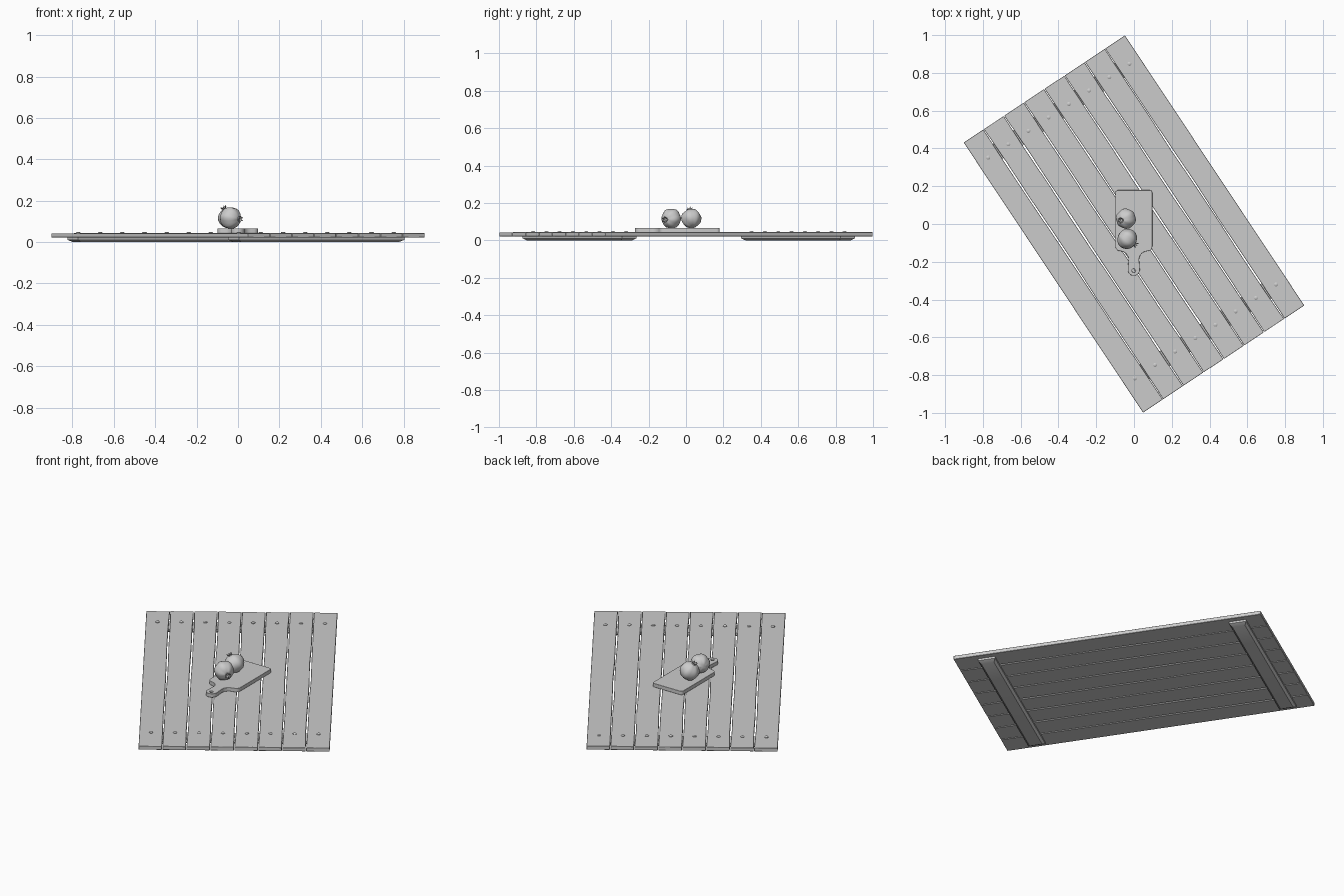
import bpy, bmesh, math, random
from mathutils import Matrix, Vector

random.seed(4)
cube = bpy.data.objects.get("Cube")
if cube:
    bpy.data.objects.remove(cube, do_unlink=True)

grey = bpy.data.materials.new("plain grey")
grey.use_nodes = True
colour = (0.6, 0.6, 0.6, 1)
grey.diffuse_color = colour
grey.node_tree.nodes["Principled BSDF"].inputs["Base Color"].default_value = colour

TURN = Matrix.Rotation(math.radians(33.6), 4, "Z")  # table top is turned about z


def finish(name, bm, matrix=Matrix(), bevel=0, segments=1, angle=40):
    bmesh.ops.recalc_face_normals(bm, faces=bm.faces)
    mesh = bpy.data.meshes.new(name)
    bm.to_mesh(mesh)
    bm.free()
    mesh.materials.append(grey)
    ob = bpy.data.objects.new(name, mesh)
    bpy.context.collection.objects.link(ob)
    ob.matrix_world = matrix
    if bevel:
        mod = ob.modifiers.new("soft edges", "BEVEL")
        mod.width, mod.segments, mod.limit_method = bevel, segments, "ANGLE"
    bpy.ops.object.select_all(action="DESELECT")
    ob.select_set(True)
    bpy.context.view_layer.objects.active = ob
    bpy.ops.object.shade_smooth_by_angle(angle=math.radians(angle))
    return ob


def loft(rings, closed_ends=True):
    bm = bmesh.new()
    loops = [[bm.verts.new(p) for p in ring] for ring in rings]
    n = len(loops[0])
    for a, b in zip(loops, loops[1:]):
        for i in range(n):
            j = (i + 1) % n
            bm.faces.new((a[i], a[j], b[j], b[i]))
    if closed_ends:
        bm.faces.new(loops[0])
        bm.faces.new(loops[-1])
    return bm


# Planks: long boards with slightly worn, wavering edges
PITCH, HALF = 0.1285, 0.858
for k in range(8):
    u = (k - 3.5) * PITCH
    lift = random.uniform(-0.001, 0.001)
    rings = []
    for s in range(9):
        v = HALF * (s / 4 - 1)
        inner = 0 < s < 8
        left = u - PITCH / 2 + 0.0015 + (random.uniform(0, 0.004) if inner and k else 0)
        right = u + PITCH / 2 - 0.0015 - (random.uniform(0, 0.004) if inner and k < 7 else 0)
        rings.append([(left, v, 0.022), (right, v, 0.022),
                      (right, v, 0.043 + lift), (left, v, 0.043 + lift)])
    finish("plank_%d" % (k + 1), loft(rings), TURN, bevel=0.0015)

# Cleats under the planks, with chamfered undersides, and a row of nails over each
for end, v in (("back", 0.72), ("front", -0.683)):
    rings = []
    for z, inset in ((0, 0.012), (0.011, 0), (0.024, 0)):
        x, y = 0.48 - inset * 2, 0.047 - inset
        rings.append([(-x, v - y, z), (x, v - y, z), (x, v + y, z), (-x, v + y, z)])
    finish(end + "_cleat", loft(rings), TURN)
    for k in range(8):
        u = (k - 3.5) * 0.1283
        rings = [[(u + r * math.cos(i * math.tau / 10), v + r * math.sin(i * math.tau / 10), z)
                  for i in range(10)]
                 for r, z in ((0.011, 0.040), (0.011, 0.046), (0.006, 0.0495))]
        finish("%s_nail_%d" % (end, k + 1), loft(rings), TURN)


# Cutting board: half outline mirrored, with a hole near the handle tip
def arc(cx, cy, r, start, end, steps):
    return [(cx + r * math.cos(math.radians(start + (end - start) * i / steps)),
             cy + r * math.sin(math.radians(start + (end - start) * i / steps)))
            for i in range(steps + 1)]


half = arc(0.085, 0.166, 0.013, 90, 0, 3)
half += arc(0.073, -0.118, 0.025, 0, -75, 4)
half += arc(0.072, -0.188, 0.044, 100, 180, 5)
half += arc(0, -0.242, 0.032, 0, -90, 6)
outline = half + [(-x, y) for x, y in reversed(half[:-1])]
hole = arc(0, -0.247, 0.010, 0, 330, 11)

bm = bmesh.new()
edges = []
for loop in (outline, hole):
    vs = [bm.verts.new((x, y, 0.044)) for x, y in loop]
    edges += [bm.edges.new((vs[i], vs[(i + 1) % len(vs)])) for i in range(len(vs))]
bmesh.ops.triangle_fill(bm, use_beauty=True, use_dissolve=False, edges=edges)
solid = bmesh.ops.extrude_face_region(bm, geom=list(bm.faces))
bmesh.ops.translate(bm, vec=(0, 0, 0.022),
                    verts=[g for g in solid["geom"] if isinstance(g, bmesh.types.BMVert)])
finish("cutting_board", bm, Matrix.Translation((-0.001, 0, 0)), bevel=0.004, segments=2)


# Pomegranates: lobed round body with a toothed, hollow crown
def pomegranate(name, centre, axis):
    n, radius = 24, 0.053
    place = Matrix.Translation(centre) @ Vector(axis).to_track_quat("Z", "Y").to_matrix().to_4x4()
    rings = []
    for s in range(1, 14):
        t = math.pi * s / 14
        rings.append([])
        for i in range(n):
            a = math.tau * i / n
            r = radius * (1 + 0.035 * math.sin(t) * math.cos(6 * a + 0.5)
                          + 0.012 * math.sin(3 * a + 4 * t))
            rings[-1].append((r * math.sin(t) * math.cos(a), r * math.sin(t) * math.sin(a),
                              -0.95 * r * math.cos(t)))
    finish(name + "_body", loft(rings), place, angle=50)

    rings = []
    for r, z, tooth in ((0.014, 0.044, 0), (0.010, 0.052, 0), (0.015, 0.059, 0.005),
                        (0.012, 0.058, 0.005), (0.007, 0.051, 0)):
        rings.append([])
        for i in range(12):
            a, point = math.tau * i / 12, tooth if i % 2 else -tooth
            rings[-1].append(((r + point * 0.4) * math.cos(a), (r + point * 0.4) * math.sin(a),
                              z + point))
    finish(name + "_crown", loft(rings), place)


pomegranate("back_pomegranate", (-0.043, 0.028, 0.117), (-0.45, -0.15, 0.85))
pomegranate("front_pomegranate", (-0.036, -0.079, 0.117), (0.8, -0.55, -0.1))
